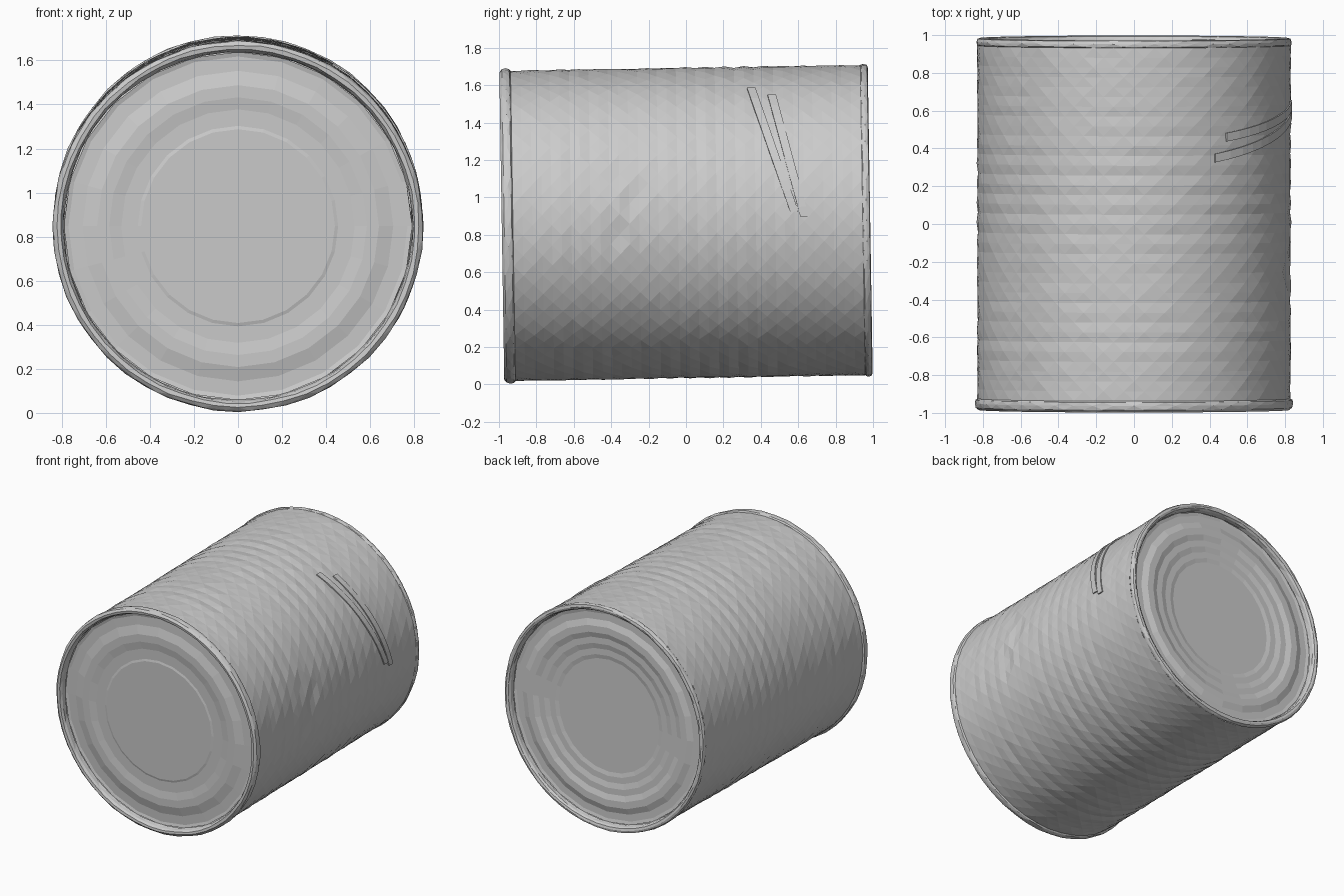
import bpy, bmesh, math, random
from mathutils import Matrix

if "Cube" in bpy.data.objects:
    bpy.data.objects.remove(bpy.data.objects["Cube"])

random.seed(4)
SEG = 48
# The can lies along y and is pitched up slightly towards the back
TILT = Matrix.Translation((0, 0, 0.863)) @ Matrix.Rotation(0.016, 4, 'X')


def add_object(name, bm):
    bmesh.ops.recalc_face_normals(bm, faces=bm.faces)
    me = bpy.data.meshes.new(name)
    bm.to_mesh(me)
    bm.free()
    me.transform(TILT)
    ob = bpy.data.objects.new(name, me)
    bpy.context.collection.objects.link(ob)
    return ob


def lathe(name, profile, jitter=0.0, seg=SEG, wrinkle=None):
    """Revolve (radius, y) points around the y axis; radius 0 makes a cap."""
    bm = bmesh.new()
    rings = []
    for i, (r, y) in enumerate(profile):
        if r == 0:
            rings.append([bm.verts.new((0, y, 0))])
            continue
        ring = []
        for k in range(seg):
            a = 2 * math.pi * (k + 0.5 * (i % 2) * (jitter > 0)) / seg
            rr = r + random.uniform(-jitter, jitter)
            if wrinkle:
                rr += wrinkle(a, y)
            ring.append(bm.verts.new((rr * math.cos(a), y, rr * math.sin(a))))
        rings.append(ring)
    for i, (p, q) in enumerate(zip(rings, rings[1:])):
        for k in range(seg):
            n = (k + 1) % seg
            if len(q) == 1:
                bm.faces.new((p[k], p[n], q[0]))
            elif jitter and i % 2 == 0:
                bm.faces.new((p[k], p[n], q[k]))
                bm.faces.new((p[n], q[n], q[k]))
            elif jitter:
                bm.faces.new((p[k], p[n], q[n]))
                bm.faces.new((p[k], q[n], q[k]))
            else:
                bm.faces.new((p[k], p[n], q[n], q[k]))
    return add_object(name, bm)


# Crumpled patch on the right side
def dents(a, y):
    a = (a + math.pi) % (2 * math.pi) - math.pi
    if -0.45 < y < -0.2 and -0.15 < a < 0.35:
        return random.uniform(-0.012, 0.004)
    return 0


# Side wall with faint rolled ribs along the middle
wall = []
N = 36
for i in range(N + 1):
    y = -0.925 + 1.87 * i / N
    rib = 0.0025 * math.cos(2 * math.pi * y / 0.11) if abs(y) < 0.68 else 0
    wall.append((0.830 + rib, y))
lathe("can_wall", wall, 0.002, wrinkle=dents)

# Rolled seams at both ends
lathe("front_rim", [(0.829, -0.925), (0.839, -0.932), (0.842, -0.950),
                    (0.838, -0.972), (0.822, -0.985), (0.804, -0.982),
                    (0.795, -0.965), (0.790, -0.935)], 0.0025)
lathe("back_rim", [(0.829, 0.945), (0.834, 0.950), (0.836, 0.965),
                   (0.830, 0.981), (0.815, 0.985), (0.800, 0.980),
                   (0.792, 0.965), (0.788, 0.935)], 0.0025)

# Recessed end panels with pressed concentric steps
lathe("front_lid", [(0.791, -0.936), (0.770, -0.930), (0.705, -0.932),
                    (0.640, -0.948), (0.585, -0.948), (0.530, -0.940),
                    (0.455, -0.940), (0.440, -0.944), (0.0, -0.944)], seg=24)
lathe("back_lid", [(0.789, 0.936), (0.765, 0.930), (0.715, 0.930),
                   (0.670, 0.945), (0.620, 0.945), (0.580, 0.933),
                   (0.535, 0.933), (0.495, 0.924), (0.450, 0.924),
                   (0.420, 0.918), (0.0, 0.918)], seg=24)


# Raised slanted strips wrapped around the right side
def strip(name, y0, z0, y1, z1, width, steps=12):
    bm = bmesh.new()
    rows = []
    for i in range(steps + 1):
        t = i / steps
        z = z0 + (z1 - z0) * t - 0.868
        y = y0 + (y1 - y0) * t
        a = math.asin(z / 0.83)
        row = []
        for dy, r in ((-width / 2, 0.82), (-width / 2, 0.838),
                      (width / 2, 0.838), (width / 2, 0.82)):
            row.append(bm.verts.new((r * math.cos(a), y + dy, r * math.sin(a))))
        rows.append(row)
    for p, q in zip(rows, rows[1:]):
        for k in range(4):
            n = (k + 1) % 4
            bm.faces.new((p[k], p[n], q[n], q[k]))
    bm.faces.new(rows[0])
    bm.faces.new(rows[-1])
    add_object(name, bm)


strip("left_strip", 0.36, 1.58, 0.58, 0.92, 0.045)
strip("right_strip", 0.47, 1.54, 0.635, 0.89, 0.045)
